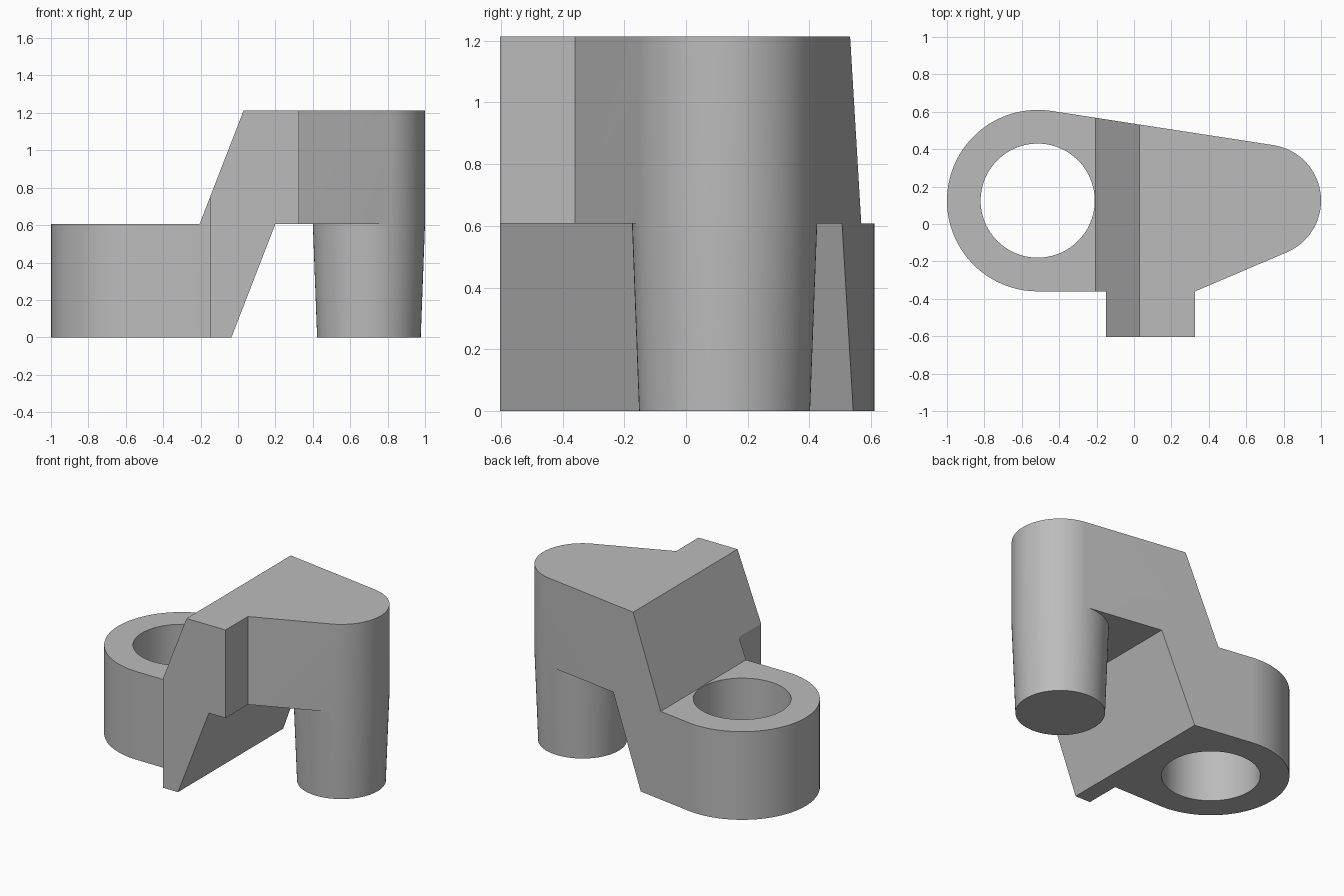
import bpy, bmesh, math

cube = bpy.data.objects.get("Cube")
if cube:
    bpy.data.objects.remove(cube)

grey = bpy.data.materials.new("plain grey")
grey.use_nodes = True
grey.diffuse_color = (0.5, 0.5, 0.5, 1)
grey.node_tree.nodes["Principled BSDF"].inputs["Base Color"].default_value = (0.5, 0.5, 0.5, 1)

CY = 0.125                       # shared centre line of boss and pin
BOSS_X, BOSS_R, HOLE_R = -0.515, 0.485, 0.305
PIN_X, PIN_R, PIN_TIP_R = 0.70, 0.30, 0.277
MID, TOP = 0.607, 1.213


def loft(name, bottom, top):
    """Closed solid between two matching rings of 3D points."""
    bm = bmesh.new()
    a = [bm.verts.new(p) for p in bottom]
    b = [bm.verts.new(p) for p in top]
    bm.faces.new(a)
    bm.faces.new(b)
    for i in range(len(a)):
        j = (i + 1) % len(a)
        bm.faces.new((a[i], a[j], b[j], b[i]))
    bmesh.ops.recalc_face_normals(bm, faces=bm.faces)
    mesh = bpy.data.meshes.new(name)
    bm.to_mesh(mesh)
    bm.free()
    mesh.materials.append(grey)
    obj = bpy.data.objects.new(name, mesh)
    bpy.context.collection.objects.link(obj)
    return obj


def arc(cx, r, start, end, n):
    return [(cx + r * math.cos(start + (end - start) * i / n),
             CY + r * math.sin(start + (end - start) * i / n)) for i in range(n + 1)]


def lift(points, z):
    return [(x, y, z) for x, y in points]


def combine(target, tool, operation):
    mod = target.modifiers.new(operation, 'BOOLEAN')
    mod.operation, mod.solver, mod.object = operation, 'EXACT', tool
    bpy.context.view_layer.objects.active = target
    bpy.ops.object.modifier_apply(modifier=mod.name)
    bpy.data.objects.remove(tool)


# Plan outline: round boss, side tab and rounded nose joined by tangents
lean = math.pi / 2 - math.asin((BOSS_R - PIN_R) / (PIN_X - BOSS_X))
tab_x, tab_y = 0.327, -0.36
dx, dy = tab_x - PIN_X, tab_y - CY
low = math.atan2(dy, dx) + math.acos(PIN_R / math.hypot(dx, dy))
nose = arc(PIN_X, PIN_R, low, lean, 48)
boss = arc(BOSS_X, BOSS_R, lean, 1.5 * math.pi, 64)
tab = [(-0.15, tab_y), (-0.15, -0.603), (tab_x, -0.603), (tab_x, tab_y)]
plan = nose + boss + tab
body = loft("bracket_body", lift(plan, 0), lift(plan, TOP))

# Stepped side profile trims the plan into a low boss and a raised arm
profile = [(-1.2, 0), (-0.035, 0), (0.2, MID), (1.2, MID), (1.2, TOP),
           (0.03, TOP), (-0.205, MID), (-1.2, MID)]
step = loft("step_profile", [(x, -1, z) for x, z in profile],
            [(x, 1, z) for x, z in profile])
combine(body, step, 'INTERSECT')

# Through hole in the boss
ring = arc(BOSS_X, HOLE_R, 0, 2 * math.pi, 96)[:-1]
combine(body, loft("hole_cutter", lift(ring, -0.1), lift(ring, MID + 0.05)), 'DIFFERENCE')

# Tapered pin hanging under the nose
ring = nose + arc(PIN_X, PIN_R, lean, low + 2 * math.pi, 64)[1:-1]
k = PIN_TIP_R / PIN_R
tip = [(PIN_X + (x - PIN_X) * k, CY + (y - CY) * k) for x, y in ring]
combine(body, loft("tapered_pin", lift(tip, 0), lift(ring, MID)), 'UNION')

# Smooth curved walls, keep corners crisp
bpy.ops.object.select_all(action='DESELECT')
body.select_set(True)
bpy.context.view_layer.objects.active = body
bpy.ops.object.shade_smooth_by_angle(angle=math.radians(20))
